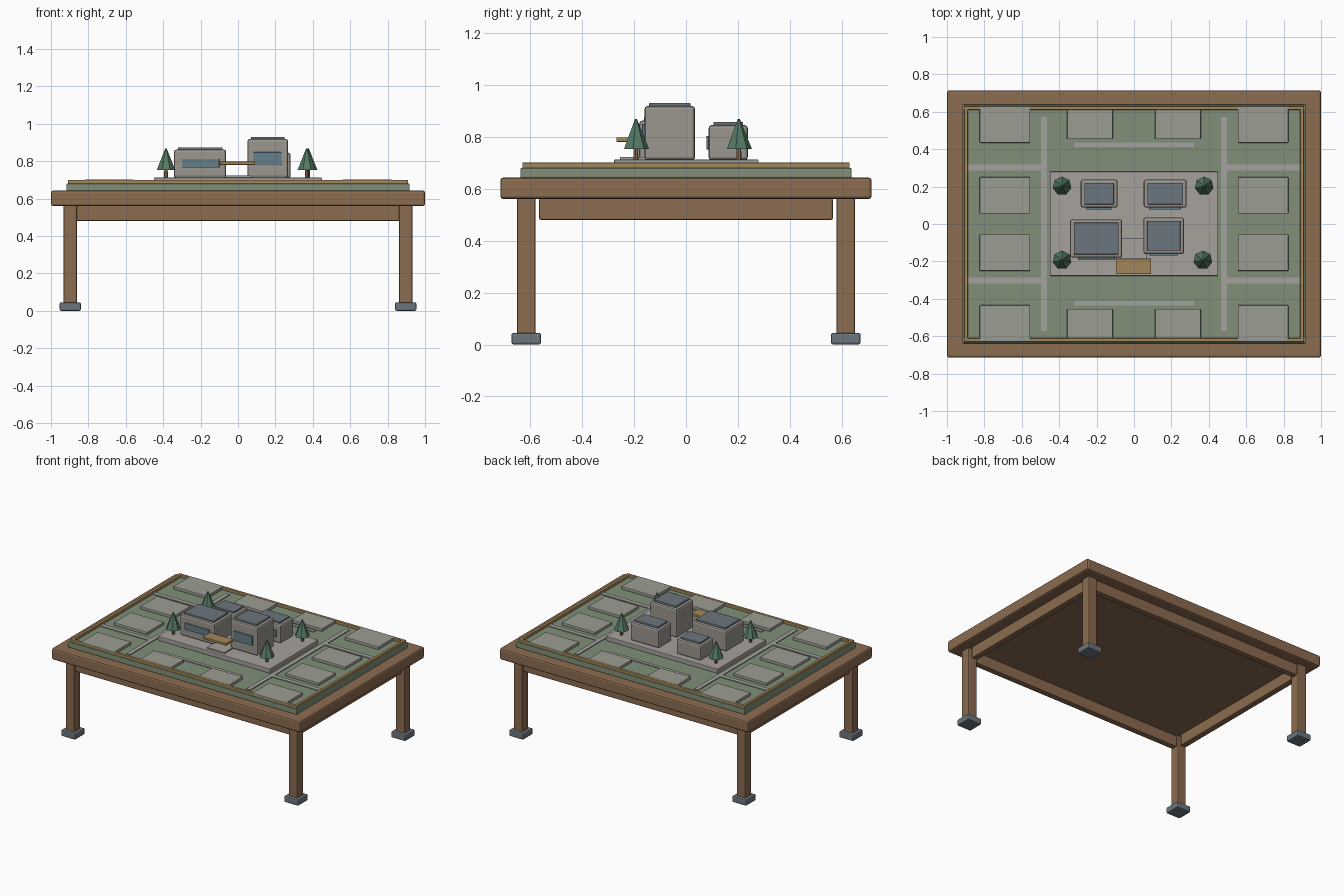
import bpy
from math import radians

def mat(name, r, g, b):
    m = bpy.data.materials.new(name)
    m.diffuse_color = (r, g, b, 1)
    return m

WOOD = mat("wood", 0.26, 0.15, 0.08)
METAL = mat("slate", 0.15, 0.18, 0.21)
GRASS = mat("grass", 0.22, 0.28, 0.19)
TRIM = mat("trim", 0.36, 0.24, 0.10)
PAD = mat("pad", 0.33, 0.34, 0.29)
ROAD = mat("road", 0.36, 0.36, 0.34)
STONE = mat("stone", 0.38, 0.36, 0.34)
WALL = mat("wall", 0.33, 0.31, 0.28)
GLASS = mat("glass", 0.13, 0.21, 0.25)
LEAF = mat("leaf", 0.09, 0.19, 0.13)

def box(name, x, y, z, m, bevel=0.0):
    """Box from (min, max) ranges on each axis, with an optional bevel."""
    bpy.ops.mesh.primitive_cube_add(size=1, location=[sum(r) / 2 for r in (x, y, z)])
    o = bpy.context.object
    o.name = name
    o.scale = [r[1] - r[0] for r in (x, y, z)]
    bpy.ops.object.transform_apply(location=False, rotation=False, scale=True)
    o.data.materials.append(m)
    if bevel:
        b = o.modifiers.new("bevel", 'BEVEL')
        b.width = bevel
        b.segments = 2
    return o

def around(c, half):
    return (c - half, c + half)

def cone(name, x, y, z, r, h, top, sides, m):
    bpy.ops.mesh.primitive_cone_add(vertices=sides, radius1=r, radius2=top, depth=h,
                                    location=(x, y, z + h / 2))
    o = bpy.context.object
    o.name = name
    o.data.materials.append(m)

# Table: top, legs with feet, aprons
box("table_top", (-1, 1), (-0.715, 0.715), (0.56, 0.643), WOOD, 0.012)
for sx in (-1, 1):
    for sy in (-1, 1):
        lx, ly = sx * 0.897, sy * 0.615
        box("leg", around(lx, 0.035), around(ly, 0.035), (0.03, 0.565), WOOD, 0.006)
        box("foot", around(lx, 0.057), around(ly, 0.057), (0, 0.045), METAL, 0.008)
for s in (-1, 1):
    box("long_apron", (-0.865, 0.865), around(s * 0.615, 0.0225), (0.48, 0.565), WOOD, 0.006)
    box("short_apron", around(s * 0.895, 0.0225), (-0.565, 0.565), (0.48, 0.565), WOOD, 0.006)

# Landscape base and its raised trim
box("landscape_base", (-0.918, 0.918), (-0.638, 0.638), (0.64, 0.68), GRASS, 0.006)
for s in (-1, 1):
    box("long_trim", (-0.91, 0.91), around(s * 0.62, 0.01), (0.678, 0.7), TRIM, 0.003)
    box("short_trim", around(s * 0.898, 0.01), (-0.63, 0.63), (0.678, 0.7), TRIM, 0.003)

# Surrounding plots
for sx in (-1, 1):
    for sy in (-1, 1):
        box("corner_plot", around(sx * 0.69, 0.135), around(sy * 0.532, 0.098), (0.678, 0.701), PAD, 0.004)
        box("side_plot", around(sx * 0.69, 0.135), around(sy * 0.153, 0.098), (0.678, 0.7), PAD, 0.004)
        box("end_plot", around(sx * 0.235, 0.122), around(sy * 0.532, 0.078), (0.678, 0.7), PAD, 0.004)
        # Side roads
        rx = sorted((sx * 0.49, sx * 0.89))
        box("side_road", rx, around(sy * 0.303, 0.016), (0.678, 0.686), ROAD)
    box("main_road", around(sx * 0.482, 0.016), (-0.572, 0.572), (0.678, 0.686), ROAD)
    box("end_road", (-0.32, 0.32), around(sx * 0.425, 0.012), (0.678, 0.686), ROAD)

# Plaza, entrance path and canopy
box("plaza", (-0.45, 0.45), (-0.277, 0.28), (0.678, 0.712), STONE, 0.004)
box("entrance_path", (-0.07, 0.07), (-0.255, -0.075), (0.71, 0.722), STONE)
box("entrance_canopy", (-0.097, 0.092), (-0.268, -0.185), (0.78, 0.797), TRIM, 0.003)

# Buildings: x range, y range, wall top, window x range, window z range
buildings = [
    ("front_left", (-0.342, -0.063), (-0.18, 0.025), 0.862, (-0.3, -0.1), (0.765, 0.812)),
    ("front_right", (0.05, 0.268), (-0.16, 0.035), 0.918, (0.083, 0.232), (0.78, 0.848)),
    ("back_right", (0.052, 0.282), (0.087, 0.238), 0.845, (0.08, 0.25), (0.752, 0.802)),
    ("back_left", (-0.285, -0.088), (0.087, 0.238), 0.82, (-0.257, -0.12), (0.75, 0.795)),
]
for name, x, y, top, wx, wz in buildings:
    box(name + "_walls", x, y, (0.71, top), WALL, 0.012)
    box(name + "_roof", (x[0] + 0.02, x[1] - 0.02), (y[0] + 0.018, y[1] - 0.018),
        (top - 0.004, top + 0.012), METAL, 0.003)
    box(name + "_window", wx, (y[0] - 0.009, y[0] + 0.004), wz, GLASS, 0.002)

# Trees
for x, y in ((-0.385, 0.203), (0.375, 0.203), (-0.385, -0.193), (0.368, -0.193)):
    cone("tree_trunk", x, y, 0.71, 0.011, 0.05, 0.009, 7, WOOD)
    cone("tree_crown", x, y, 0.752, 0.051, 0.116, 0.004, 7, LEAF)
